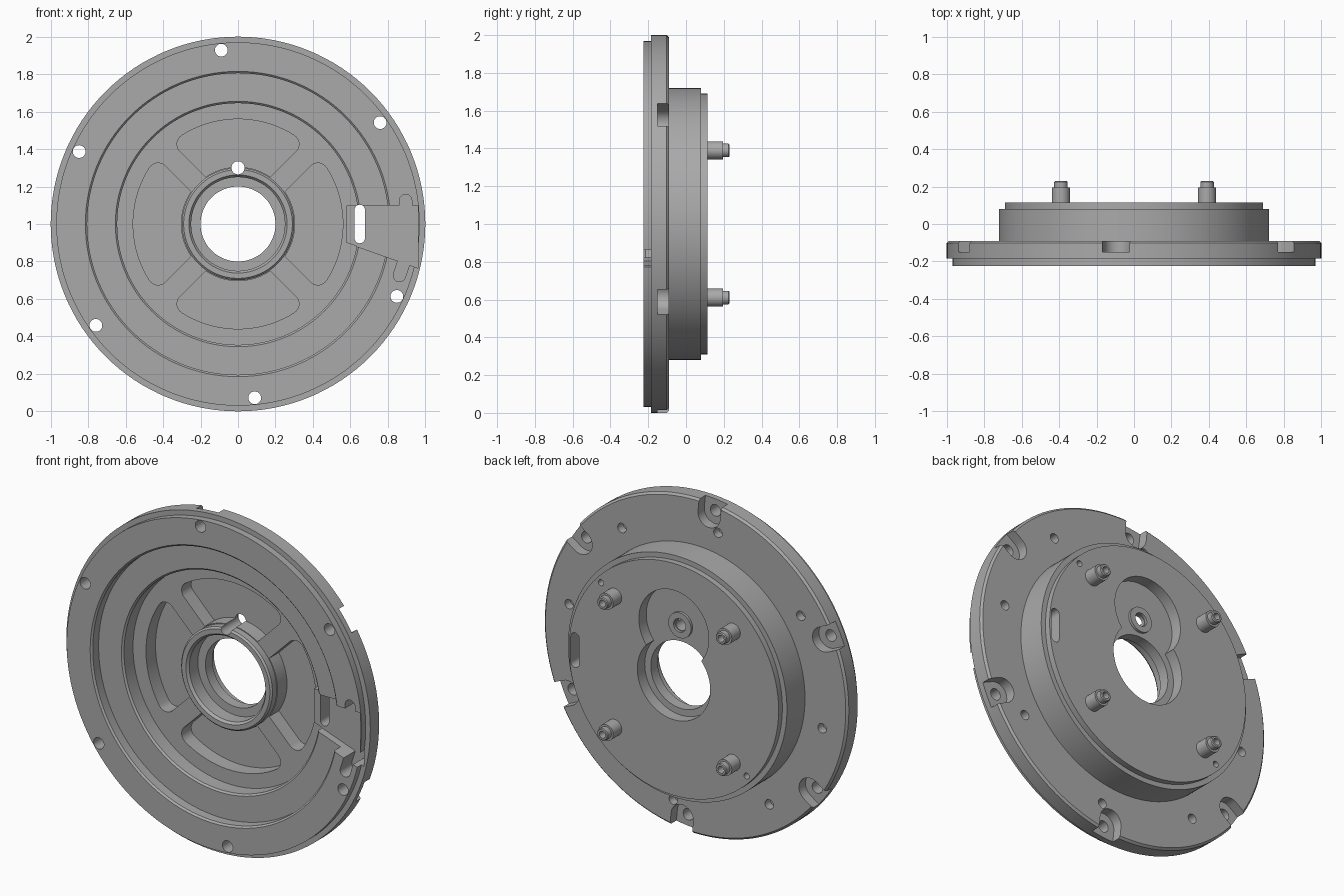
import bpy, bmesh
from math import sin, cos, asin, pi, radians

if "Cube" in bpy.data.objects:
    bpy.data.objects.remove(bpy.data.objects["Cube"])

metal = bpy.data.materials.new("plain grey metal")
metal.use_nodes = True
GREY = (0.4, 0.4, 0.4, 1)
metal.diffuse_color = GREY
metal.node_tree.nodes["Principled BSDF"].inputs["Base Color"].default_value = GREY


def make_object(name, bm):
    bmesh.ops.recalc_face_normals(bm, faces=bm.faces)
    mesh = bpy.data.meshes.new(name)
    bm.to_mesh(mesh)
    bm.free()
    mesh.materials.append(metal)
    obj = bpy.data.objects.new(name, mesh)
    bpy.context.collection.objects.link(obj)
    obj.location.z = 1
    return obj


def lathe(name, profile, steps=128, at=(0, 0)):
    """Spin a closed (radius, y) profile around the y axis."""
    bm = bmesh.new()
    rings = []
    for i in range(steps):
        a = 2 * pi * i / steps
        rings.append([bm.verts.new((at[0] + r * cos(a), y, at[1] + r * sin(a))) for r, y in profile])
    n = len(profile)
    for i in range(steps):
        p, q = rings[i], rings[(i + 1) % steps]
        for j in range(n):
            k = (j + 1) % n
            bm.faces.new((p[j], p[k], q[k], q[j]))
    return make_object(name, bm)


def prisms(name, items):
    """Extrude (outline, y0, y1) items along y into one mesh."""
    bm = bmesh.new()
    for outline, y0, y1 in items:
        face = bm.faces.new([bm.verts.new((x, y0, z)) for x, z in outline])
        out = bmesh.ops.extrude_face_region(bm, geom=[face])
        verts = [v for v in out["geom"] if isinstance(v, bmesh.types.BMVert)]
        bmesh.ops.translate(bm, verts=verts, vec=(0, y1 - y0, 0))
    return make_object(name, bm)


def arc(cx, cz, r, a0, a1, n):
    return [(cx + r * cos(a0 + (a1 - a0) * i / n), cz + r * sin(a0 + (a1 - a0) * i / n))
            for i in range(n + 1)]


def circle(cx, cz, r, n=32):
    return arc(cx, cz, r, 0, 2 * pi, n)[:-1]


def stadium(cx, cz, r, length, angle):
    """Rounded slot starting at (cx, cz) and running along angle."""
    ex, ez = cx + length * cos(angle), cz + length * sin(angle)
    return (arc(ex, ez, r, angle - pi / 2, angle + pi / 2, 12)
            + arc(cx, cz, r, angle + pi / 2, angle + 3 * pi / 2, 12))


def polar(r, a):
    return r * cos(a), r * sin(a)


def pocket(mid, inner=0.305, outer=0.56, rib=0.055, fillet=0.055):
    """Quarter-ring outline with rounded outer corners."""
    phi = pi / 4 - asin((rib + fillet) / (outer - fillet))
    tip = pi / 4 - asin(rib / inner)
    pts = arc(0, 0, outer, -phi, phi, 20)[:-1]
    pts += arc(*polar(outer - fillet, phi), fillet, phi, 3 * pi / 4, 8)
    pts += arc(0, 0, inner, tip, -tip, 12)
    pts += arc(*polar(outer - fillet, -phi), fillet, -3 * pi / 4, -phi, 8)[:-1]
    return [(x * cos(mid) - z * sin(mid), x * sin(mid) + z * cos(mid)) for x, z in pts]


def combine(target, other, mode="DIFFERENCE"):
    mod = target.modifiers.new("cut", "BOOLEAN")
    mod.operation, mod.object, mod.solver = mode, other, "EXACT"
    bpy.context.view_layer.objects.active = target
    bpy.ops.object.modifier_apply(modifier=mod.name)
    bpy.data.objects.remove(other)


# Main turned body: flange, stepped front, hub and rear boss
housing = lathe("housing", [
    (0.2, -0.02), (0.25, -0.02), (0.25, -0.1), (0.262, -0.115), (0.29, -0.115), (0.3, -0.105),
    (0.3, -0.065), (0.645, -0.065), (0.645, -0.15), (0.655, -0.16), (0.805, -0.16),
    (0.805, -0.215), (0.815, -0.225), (0.97, -0.225), (0.97, -0.185), (1, -0.185),
    (1, -0.102), (0.988, -0.09), (0.72, -0.09), (0.72, 0.08), (0.69, 0.08), (0.69, 0.115),
    (0.2, 0.115)])

# Front pockets between the four ribs
combine(housing, prisms("pocket_cutter", [(pocket(i * pi / 2), -0.3, 0.025) for i in range(4)]))

# Cable channel with its landing, tie slots and through slot
landing = [(0.58, 0.1), (0.67, 0.1), (0.67, -0.13), (0.58, -0.1)]
combine(housing, prisms("landing", [(landing, -0.115, -0.04)]), "UNION")
channel = [(0.57, 0.1), (0.96, 0.1), (0.96, -0.235), (0.57, -0.097)]
combine(housing, prisms("channel_cutter", [(channel, -0.3, -0.115)]))
combine(housing, prisms("tie_cutter", [
    (stadium(0.895, 0.08, 0.033, 0.045, pi / 2), -0.3, -0.115),
    (stadium(0.862, -0.275, 0.033, 0.08, radians(72)), -0.3, -0.115)]))
combine(housing, prisms("slot_cutter", [(stadium(0.65, -0.075, 0.028, 0.15, pi / 2), -0.3, 0.3)]))

# Rear keyhole recess around the bore and the upper hole
combine(housing, prisms("bore_recess_cutter", [(circle(0, 0, 0.24, 64), 0.045, 0.3)]))
combine(housing, prisms("upper_recess_cutter", [(circle(0, 0.3, 0.23, 64), 0.045, 0.3)]))
combine(housing, prisms("upper_hole_cutter", [(circle(0, 0.3, 0.035), -0.3, 0.3)]))
hole_ring = lathe("upper_hole_collar", [(0.04, 0.04), (0.075, 0.04), (0.075, 0.06), (0.04, 0.06)],
                  32, (0, 0.3))

# Rim mounting holes with open counterbores on the rear
rim = [radians(35.5 + 60 * i) for i in range(6)]
combine(housing, prisms("mount_cutter", [(circle(*polar(0.932, a), 0.034), -0.3, 0.1) for a in rim]))
combine(housing, prisms("counterbore_cutter",
                        [(stadium(*polar(0.925, a), 0.073, 0.2, a), -0.15, -0.05) for a in rim]))

# Blind holes on the flange rear and pin holes on the boss
blind = [(circle(*polar(0.845, radians(10 + 45 * i)), 0.028, 24), -0.14, -0.05) for i in range(8)]
blind += [(circle(*polar(0.655, radians(a)), 0.018, 16), 0.07, 0.2) for a in (43, 223)]
combine(housing, prisms("blind_cutter", blind))

# Four stepped hollow studs on the rear face
studs = []
for sx, side in ((1, "left"), (-1, "right")):
    for sz, level in ((1, "upper"), (-1, "lower")):
        studs.append(lathe(f"{level}_{side}_stud", [
            (0.001, 0.1), (0.048, 0.1), (0.048, 0.195), (0.036, 0.195), (0.036, 0.225),
            (0.031, 0.23), (0.02, 0.23), (0.02, 0.18), (0.001, 0.18)], 32, (sx * 0.39, sz * 0.39)))

# Smooth the round walls, keep machined edges sharp
bpy.ops.object.select_all(action="DESELECT")
for obj in [housing, hole_ring] + studs:
    obj.select_set(True)
bpy.context.view_layer.objects.active = housing
bpy.ops.object.shade_smooth_by_angle(angle=radians(30))
